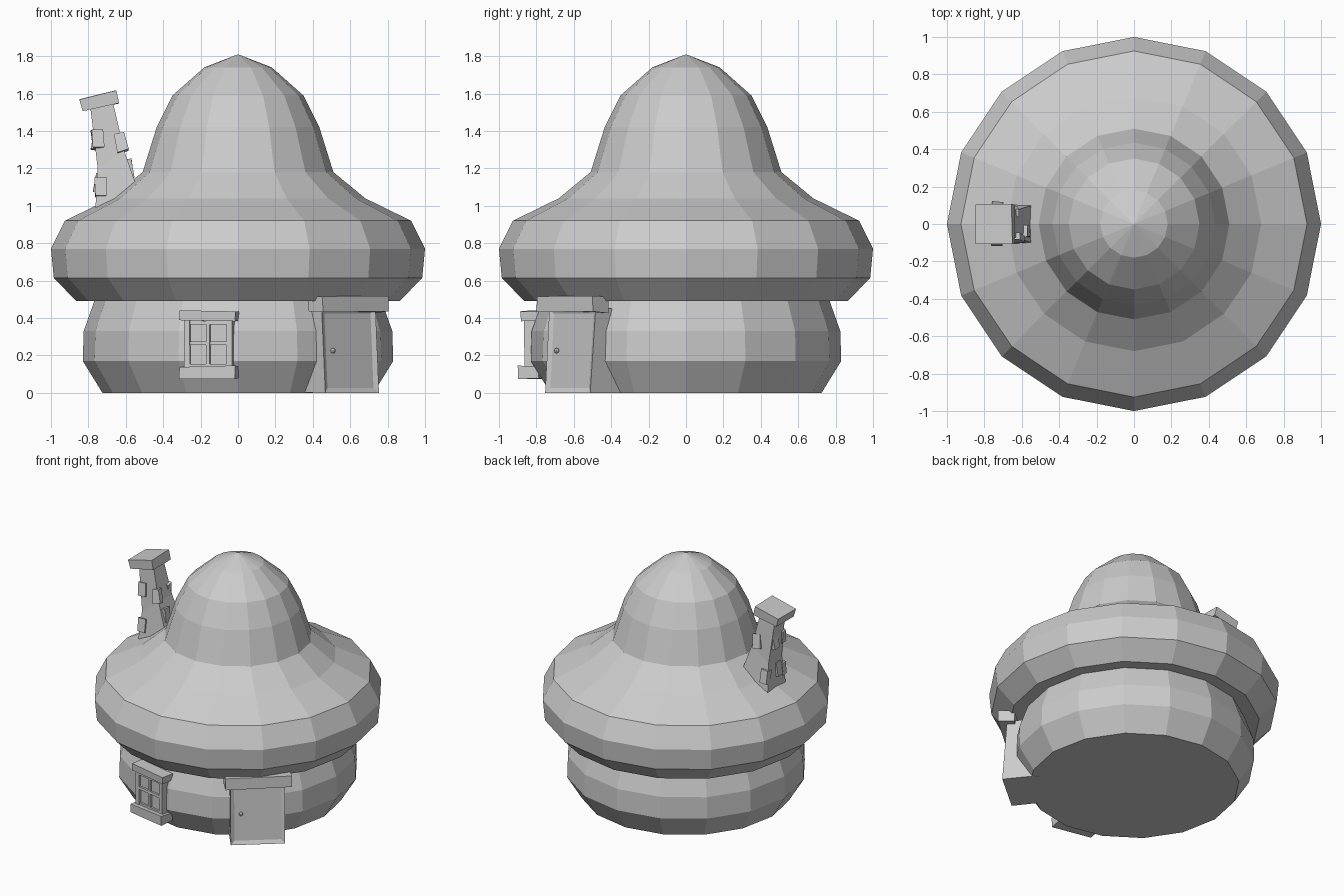
import bpy, bmesh, math, random
from mathutils import Matrix, Vector

random.seed(4)
if "Cube" in bpy.data.objects:
    bpy.data.objects.remove(bpy.data.objects["Cube"])

GREY = (0.6, 0.6, 0.6, 1)
grey = bpy.data.materials.new("plain grey")
grey.use_nodes = True
grey.diffuse_color = GREY
grey.node_tree.nodes["Principled BSDF"].inputs["Base Color"].default_value = GREY


def finish(name, bm, matrix=Matrix()):
    bmesh.ops.recalc_face_normals(bm, faces=bm.faces)
    mesh = bpy.data.meshes.new(name)
    bm.to_mesh(mesh)
    bm.free()
    mesh.materials.append(grey)
    ob = bpy.data.objects.new(name, mesh)
    bpy.context.collection.objects.link(ob)
    ob.matrix_world = matrix
    return ob


def loft(name, rings, matrix=Matrix()):
    """Skin a stack of point rings and cap both ends."""
    bm = bmesh.new()
    loops = [[bm.verts.new(p) for p in ring] for ring in rings]
    n = len(loops[0])
    for a, b in zip(loops, loops[1:]):
        for i in range(n):
            j = (i + 1) % n
            bm.faces.new((a[i], a[j], b[j], b[i]))
    bm.faces.new(loops[0])
    bm.faces.new(loops[-1])
    bmesh.ops.remove_doubles(bm, verts=bm.verts, dist=0.0005)
    return finish(name, bm, matrix)


def lathe(name, profile, sides=16):
    step = math.tau / sides
    return loft(name, [[(r * math.cos(i * step), r * math.sin(i * step), z)
                        for i in range(sides)] for r, z in profile])


def box(name, matrix, x, y, z, wobble=0.0, lean=0.0, inset=None):
    """Box from ranges; lean pushes the top front edge back, inset sinks a front panel."""
    bm = bmesh.new()
    bmesh.ops.create_cube(bm, size=1)
    for v in bm.verts:
        top, front = v.co.z > 0, v.co.y < 0
        v.co = Vector([lo + (c + 0.5) * (hi - lo) for c, (lo, hi) in zip(v.co, (x, y, z))])
        if top and front:
            v.co.y += lean
        v.co += Vector([random.uniform(-wobble, wobble) for _ in range(3)])
    if inset:
        bm.normal_update()
        face = min(bm.faces, key=lambda f: f.normal.y)
        bmesh.ops.inset_region(bm, faces=[face], thickness=inset[0], depth=0)
        bmesh.ops.translate(bm, verts=face.verts, vec=(0, inset[1], 0))
    return finish(name, bm, matrix)


def facing(x, y, degrees):
    return Matrix.Translation((x, y, 0)) @ Matrix.Rotation(math.radians(degrees), 4, "Z")


# Round body and bell-shaped roof
lathe("walls", [(0.725, 0), (0.83, 0.17), (0.825, 0.33), (0.765, 0.5), (0.7, 0.54)])
lathe("roof", [(0.72, 0.5), (0.865, 0.49), (0.985, 0.615), (1, 0.77), (0.925, 0.92),
               (0.68, 1.04), (0.51, 1.18), (0.435, 1.42), (0.35, 1.59),
               (0.18, 1.74), (0, 1.81)])

# Door
door = facing(0.612, -0.628, 40)
box("door_frame", door, (-0.19, 0.185), (0, 0.25), (0, 0.45), 0.003, 0.03, (0.038, 0.012))
box("door_lintel", door, (-0.235, 0.225), (-0.025, 0.09), (0.43, 0.52), 0.007)
bm = bmesh.new()
bmesh.ops.create_uvsphere(bm, u_segments=8, v_segments=6, radius=0.014)
finish("door_knob", bm, door @ Matrix.Translation((-0.12, 0.018, 0.225)))

# Window
window = facing(-0.16, -0.84, -11.25)
box("window_glass", window, (-0.12, 0.12), (0.018, 0.08), (0.12, 0.4))
for name, x in (("left_jamb", (0.1, 0.13)), ("right_jamb", (-0.13, -0.1)),
                ("mullion", (-0.01, 0.01))):
    box("window_" + name, window, x, (0, 0.08), (0.12, 0.4), 0.002)
for name, z in (("top_rail", (0.365, 0.385)), ("middle_rail", (0.255, 0.275)),
                ("bottom_rail", (0.14, 0.155))):
    box("window_" + name, window, (-0.12, 0.12), (0.003, 0.08), z, 0.001)
box("window_lintel", window, (-0.152, 0.15), (-0.015, 0.08), (0.385, 0.438), 0.004)
box("window_sill", window, (-0.152, 0.15), (-0.03, 0.08), (0.075, 0.142), 0.005)

# Crooked chimney: left x, left z, right x, right z, half depth
levels = [(-0.765, 0.94, -0.5, 0.98, 0.115), (-0.75, 1.2, -0.61, 1.3, 0.08),
          (-0.79, 1.53, -0.67, 1.56, 0.06)]
loft("chimney", [[(xl, -d, zl), (xr, -d, zr), (xr, d, zr), (xl, d, zl)]
                 for xl, zl, xr, zr, d in levels])
cap = Matrix.Translation((-0.742, 0, 1.56)) @ Matrix.Rotation(math.radians(-13), 4, "Y")
box("chimney_cap", cap, (-0.1, 0.1), (-0.105, 0.105), (-0.034, 0.034), 0.003)


def brick(name, side, across, x, z, tilt):
    """Thin stone on the chimney: side is the outward axis and sign."""
    turn = {"front": 0, "right": -90, "left": 90, "back": 180}[side]
    m = (Matrix.Translation((x, across, z)) @ Matrix.Rotation(math.radians(turn), 4, "Z")
         @ Matrix.Rotation(math.radians(tilt), 4, "Y")
         @ Matrix.Rotation(math.radians(-10), 4, "X"))
    box(name, m, (-0.03, 0.03), (-0.012, 0.03), (-0.05, 0.05), 0.004)


for i, (side, across, x, z, tilt) in enumerate([
        ("front", -0.1, -0.735, 1.1, 0), ("front", -0.075, -0.75, 1.36, -6),
        ("front", -0.08, -0.625, 1.34, -14), ("back", 0.1, -0.73, 1.1, 0),
        ("back", 0.075, -0.65, 1.34, -10), ("right", -0.03, -0.757, 1.12, 0),
        ("right", 0.03, -0.765, 1.35, 0), ("left", 0.035, -0.625, 1.3, 0),
        ("left", -0.04, -0.575, 1.2, 0)]):
    brick(f"chimney_stone_{i + 1}", side, across, x, z, tilt)
